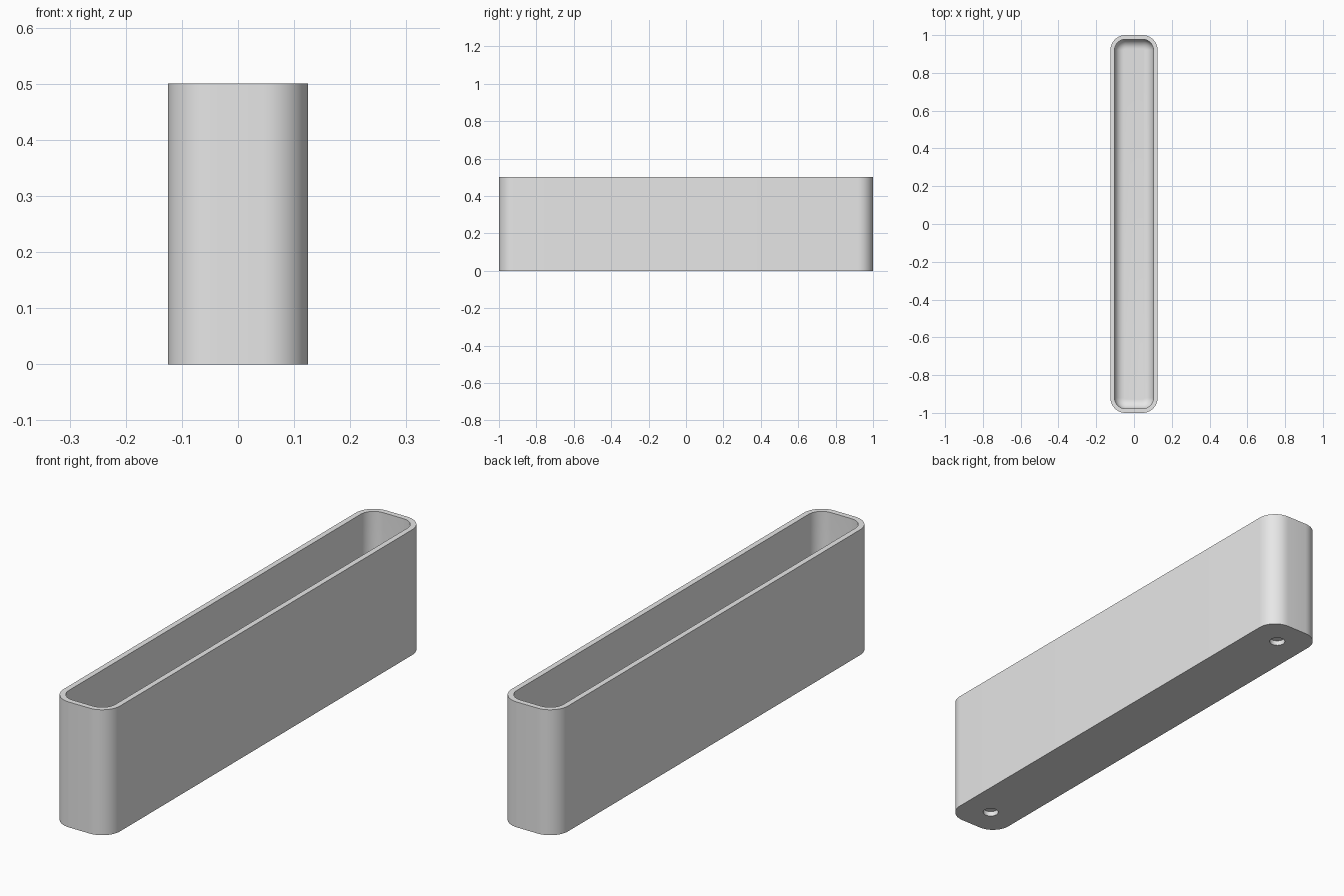
import bpy
import bmesh
from math import sin, cos, pi, radians

cube = bpy.data.objects.get("Cube")
if cube:
    bpy.data.objects.remove(cube, do_unlink=True)

HALF_X, HALF_Y, HEIGHT = 0.125, 1.0, 0.5
CORNER, WALL, FLOOR, FILLET = 0.08, 0.022, 0.04, 0.05
HOLE_Y, HOLE_R, HOLE_DEPTH = 0.88, 0.03, 0.02

grey = bpy.data.materials.new("light grey")
grey.use_nodes = True
colour = (0.8, 0.8, 0.8, 1)
grey.diffuse_color = colour
grey.node_tree.nodes["Principled BSDF"].inputs["Base Color"].default_value = colour

bm = bmesh.new()


def rounded_ring(inset, z, steps=12):
    """Rounded rectangle of vertices, shrunk evenly by inset."""
    verts = []
    for quarter, (sx, sy) in enumerate([(1, 1), (-1, 1), (-1, -1), (1, -1)]):
        for i in range(steps + 1):
            a = (quarter + i / steps) * pi / 2
            verts.append(bm.verts.new((
                sx * (HALF_X - CORNER) + (CORNER - inset) * cos(a),
                sy * (HALF_Y - CORNER) + (CORNER - inset) * sin(a), z)))
    return verts


def round_ring(y, z, steps=32):
    return [bm.verts.new((HOLE_R * cos(2 * pi * i / steps),
                          y + HOLE_R * sin(2 * pi * i / steps), z))
            for i in range(steps)]


def bridge(a, b):
    for i in range(len(a)):
        j = (i + 1) % len(a)
        bm.faces.new((a[i], a[j], b[j], b[i]))


def loop_edges(ring):
    return [bm.edges.get((ring[i - 1], ring[i])) for i in range(len(ring))]


# Outer wall, rim, inner wall and the filleted floor
rings = [rounded_ring(0, 0), rounded_ring(0, HEIGHT), rounded_ring(WALL, HEIGHT)]
for i in range(9):
    a = i / 8 * pi / 2
    rings.append(rounded_ring(WALL + FILLET * (1 - cos(a)),
                              FLOOR + FILLET * (1 - sin(a))))
for lower, upper in zip(rings, rings[1:]):
    bridge(lower, upper)
bm.faces.new(rings[-1])

# Blind holes in the underside
border = loop_edges(rings[0])
for y in (-HOLE_Y, HOLE_Y):
    mouth, end = round_ring(y, 0), round_ring(y, HOLE_DEPTH)
    bridge(mouth, end)
    bm.faces.new(end)
    border += loop_edges(mouth)

# Underside around the holes
bmesh.ops.triangle_fill(bm, edges=border, use_beauty=True, normal=(0, 0, -1))
bmesh.ops.recalc_face_normals(bm, faces=bm.faces)

mesh = bpy.data.meshes.new("trough")
bm.to_mesh(mesh)
bm.free()
mesh.materials.append(grey)
trough = bpy.data.objects.new("trough", mesh)
bpy.context.collection.objects.link(trough)

bpy.ops.object.select_all(action="DESELECT")
trough.select_set(True)
bpy.context.view_layer.objects.active = trough
bpy.ops.object.shade_smooth_by_angle(angle=radians(30))
